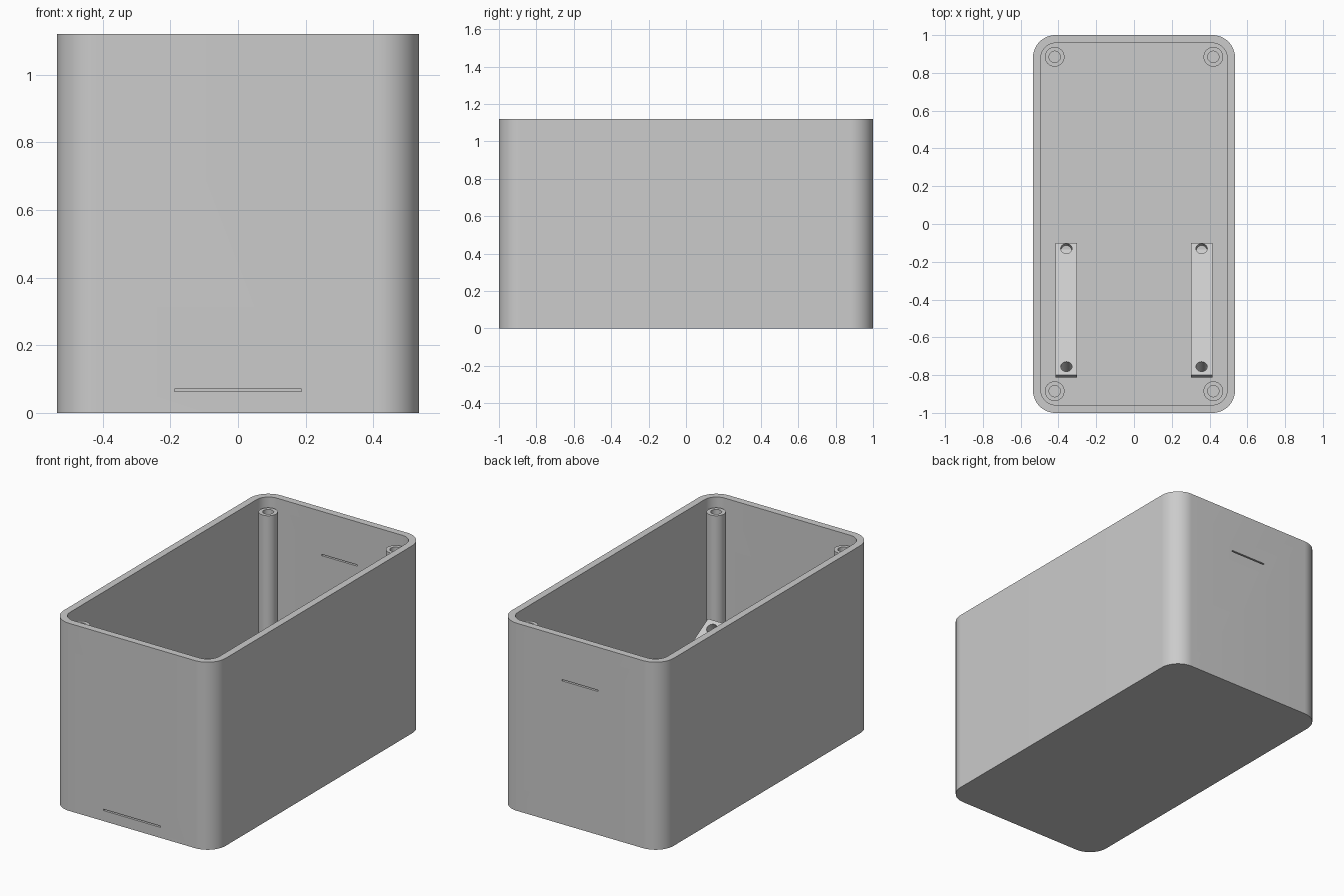
import bpy, bmesh, math
from mathutils import Vector, Matrix

if "Cube" in bpy.data.objects:
    bpy.data.objects.remove(bpy.data.objects["Cube"])

W, L, H = 1.07, 2.0, 1.12       # outer size of the box
WALL, FLOOR, R = 0.042, 0.042, 0.12
TILT = math.radians(30)         # slope of the mounting ramps

grey = bpy.data.materials.new("plastic grey")
grey.diffuse_color = (0.6, 0.6, 0.6, 1)
grey.use_nodes = True
grey.node_tree.nodes["Principled BSDF"].inputs["Base Color"].default_value = grey.diffuse_color


def make(name, bm):
    bmesh.ops.recalc_face_normals(bm, faces=bm.faces)
    me = bpy.data.meshes.new(name)
    bm.to_mesh(me)
    bm.free()
    me.materials.append(grey)
    ob = bpy.data.objects.new(name, me)
    bpy.context.collection.objects.link(ob)
    return ob


def extrude(name, points, offset):
    """Closed outline pushed along an offset vector."""
    bm = bmesh.new()
    face = bm.faces.new([bm.verts.new(p) for p in points])
    new = bmesh.ops.extrude_face_region(bm, geom=[face])["geom"]
    verts = [v for v in new if isinstance(v, bmesh.types.BMVert)]
    bmesh.ops.translate(bm, verts=verts, vec=offset)
    return make(name, bm)


def rounded_block(name, w, l, r, z0, z1, seg=16):
    pts = []
    for i, (sx, sy) in enumerate([(1, 1), (-1, 1), (-1, -1), (1, -1)]):
        for k in range(seg + 1):
            a = math.pi / 2 * (i + k / seg)
            pts.append((sx * (w / 2 - r) + r * math.cos(a),
                        sy * (l / 2 - r) + r * math.sin(a), z0))
    return extrude(name, pts, (0, 0, z1 - z0))


def block(name, size, centre):
    bm = bmesh.new()
    bmesh.ops.create_cube(bm, size=1, matrix=Matrix.Translation(centre) @ Matrix.Diagonal((*size, 1)))
    return make(name, bm)


def cylinder(name, r, depth, matrix):
    bm = bmesh.new()
    bmesh.ops.create_cone(bm, cap_ends=True, segments=32, radius1=r, radius2=r,
                          depth=depth, matrix=matrix)
    return make(name, bm)


def cut(ob, cutters):
    for c in cutters:
        m = ob.modifiers.new("cut", "BOOLEAN")
        m.operation, m.solver, m.object = "DIFFERENCE", "EXACT", c
    bpy.context.view_layer.update()
    me = bpy.data.meshes.new_from_object(ob.evaluated_get(bpy.context.evaluated_depsgraph_get()))
    ob.modifiers.clear()
    ob.data = me
    for c in cutters:
        bpy.data.objects.remove(c)


def smooth(ob):
    bpy.ops.object.select_all(action="DESELECT")
    ob.select_set(True)
    bpy.context.view_layer.objects.active = ob
    bpy.ops.object.shade_smooth_by_angle(angle=math.radians(30))


# Open box with a slot low in the front wall and one high in the back wall
box = rounded_block("box_shell", W, L, R, 0, H)
cut(box, [
    rounded_block("cavity", W - 2 * WALL, L - 2 * WALL, R - WALL, FLOOR, H + 0.1),
    block("front_slot", (0.376, 0.12, 0.008), (0, -L / 2 + 0.02, 0.067)),
    block("back_slot", (0.236, 0.12, 0.008), (0, L / 2 - 0.02, 0.86)),
])
smooth(box)

# Hollow screw posts in the corners
POST_TOP = 1.065
for sx in (-1, 1):
    for sy in (-1, 1):
        at = Vector((sx * 0.42, sy * 0.885, 0))
        z0 = FLOOR - 0.01
        post = cylinder("screw_post", 0.052, POST_TOP - z0,
                        Matrix.Translation(at + Vector((0, 0, (POST_TOP + z0) / 2))))
        cut(post, [cylinder("bore", 0.03, 0.6, Matrix.Translation(at + Vector((0, 0, POST_TOP))))])
        smooth(post)

# Sloped mounting ramps with screw holes square to the slope
Y_LOW, Z_LOW, Y_HIGH = -0.10, 0.056, -0.80
slope_z = lambda y: Z_LOW + (Y_LOW - y) * math.tan(TILT)
normal = Vector((0, math.sin(TILT), math.cos(TILT)))
for sx in (-1, 1):
    x = sx * 0.358
    profile = [(Y_LOW, FLOOR - 0.01), (Y_LOW, Z_LOW), (Y_HIGH, slope_z(Y_HIGH)),
               (-0.812, slope_z(Y_HIGH) - 0.02), (-0.812, FLOOR - 0.01)]
    ramp = extrude("mounting_ramp", [(x - 0.057, y, z) for y, z in profile], (0.114, 0, 0))
    holes = []
    for y, depth in ((-0.13, 0.03), (-0.755, 0.2)):
        spot = Vector((x, y, slope_z(y)))
        holes.append(cylinder("hole", 0.03, depth * 2,
                              Matrix.Translation(spot) @ Matrix.Rotation(-TILT, 4, "X")))
    cut(ramp, holes)
    smooth(ramp)
